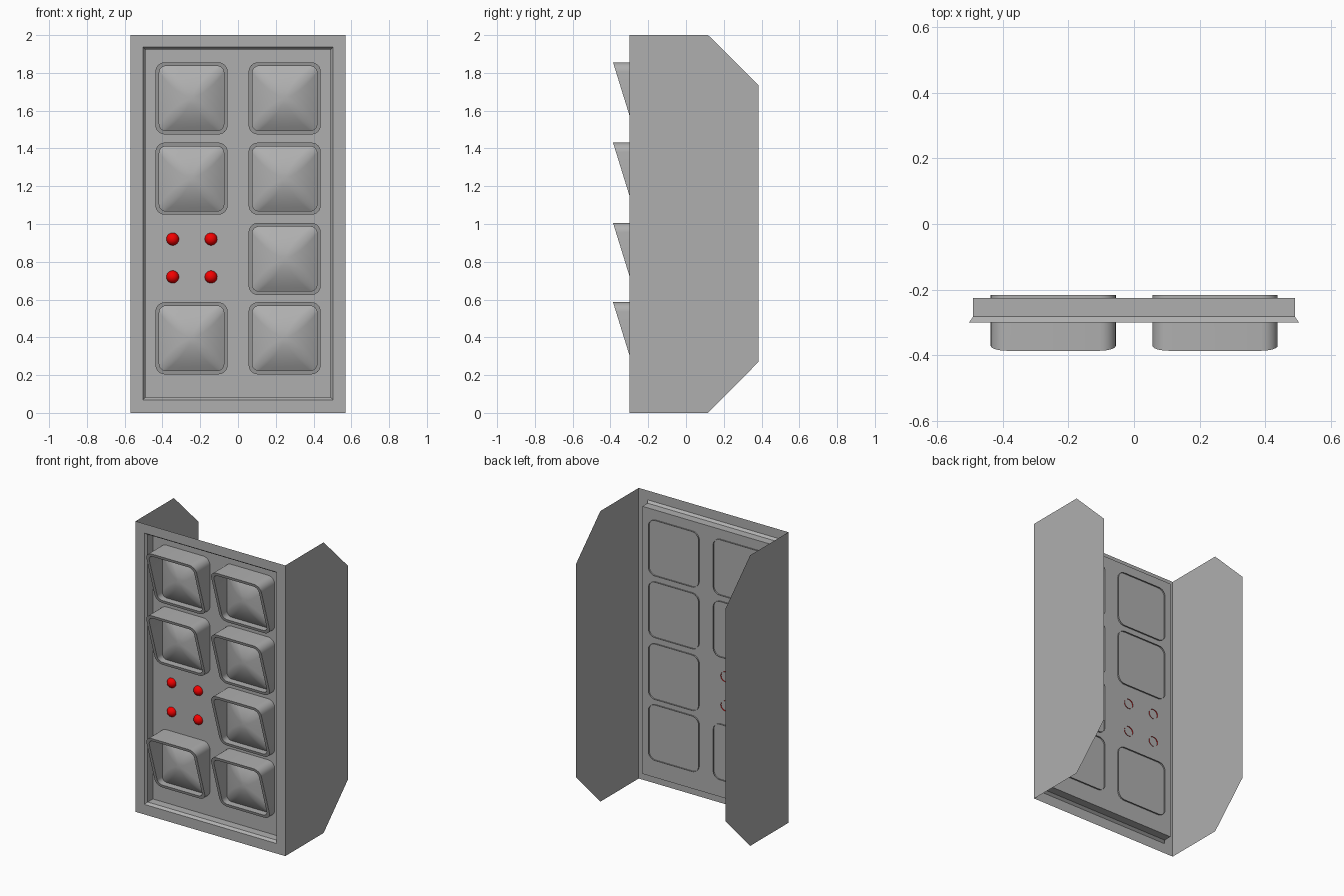
import bpy, bmesh, math

if "Cube" in bpy.data.objects:
    bpy.data.objects.remove(bpy.data.objects["Cube"])

FRONT, PANEL, BACK = -0.30, -0.226, -0.216   # y of frame, recessed panel, housing backs


def make_material(name, color):
    mat = bpy.data.materials.new(name)
    mat.diffuse_color = color
    mat.use_nodes = True
    mat.node_tree.nodes["Principled BSDF"].inputs["Base Color"].default_value = mat.diffuse_color
    return mat


grey = make_material("dark_grey", (0.43, 0.43, 0.43, 1))
red = make_material("red", (0.9, 0.0, 0.0, 1))


def make_object(name, bm, smooth=None, mat=grey):
    me = bpy.data.meshes.new(name)
    bm.to_mesh(me)
    bm.free()
    me.materials.append(mat)
    ob = bpy.data.objects.new(name, me)
    bpy.context.collection.objects.link(ob)
    if smooth:
        bpy.context.view_layer.objects.active = ob
        ob.select_set(True)
        bpy.ops.object.shade_smooth_by_angle(angle=math.radians(smooth))
        ob.select_set(False)
    return ob


def loft(bm, loops, cap=False):
    """Skin a list of equal-length loops; optionally cap the last."""
    rings = [[bm.verts.new(p) for p in loop] for loop in loops]
    n = len(rings[0])
    for a, b in zip(rings, rings[1:]):
        for i in range(n):
            j = (i + 1) % n
            bm.faces.new((a[i], a[j], b[j], b[i]))
    if cap:
        bm.faces.new(rings[-1])


def rect(hx, z0, z1, y):
    return [(-hx, y, z0), (hx, y, z0), (hx, y, z1), (-hx, y, z1)]


def rounded(half, r, y, steps=6):
    """Rounded square about the origin; y is a number or a function of z."""
    pts = []
    for k, (sx, sz) in enumerate([(1, 1), (-1, 1), (-1, -1), (1, -1)]):
        for s in range(steps + 1):
            a = math.pi / 2 * (k + s / steps)
            x = sx * (half - r) + r * math.cos(a)
            z = sz * (half - r) + r * math.sin(a)
            pts.append((x, y(z) if callable(y) else y, z))
    return pts


# Front frame: thin flat border
bm = bmesh.new()
loft(bm, [rect(0.57, 0, 2, FRONT), rect(0.503, 0.069, 1.936, FRONT)])
make_object("front_frame", bm)

# Recessed panel with chamfered rim
bm = bmesh.new()
loft(bm, [rect(0.503, 0.069, 1.936, FRONT), rect(0.49, 0.082, 1.923, -0.282),
          rect(0.49, 0.082, 1.923, PANEL)], cap=True)
make_object("recessed_panel", bm)

# Side panels: thin sheets with clipped rear corners
profile = [(FRONT, 0), (0.117, 0), (0.384, 0.27), (0.384, 1.735), (0.117, 2), (FRONT, 2)]
for side, sx in (("left", -1), ("right", 1)):
    bm = bmesh.new()
    pts = profile if sx > 0 else profile[::-1]
    bm.faces.new([bm.verts.new((sx * 0.57, y, z)) for y, z in pts])
    make_object(side + "_side_panel", bm)


# Sloped front edge of the hood, deepest at the top
def slope(z):
    return -0.386 + (0.19 - z) * 0.309


# Lamps: hooded square housing plus softly domed pyramid lens
for row, z in enumerate((1.665, 1.24, 0.815, 0.395)):
    for col, x in enumerate((-0.246, 0.247)):
        if (row, col) == (2, 0):
            continue
        tag = f"_{row + 1}_{col + 1}"
        bm = bmesh.new()
        loft(bm, [rounded(0.191, 0.05, BACK), rounded(0.191, 0.05, slope),
                  rounded(0.171, 0.035, slope), rounded(0.171, 0.035, PANEL - 0.001)])
        bmesh.ops.recalc_face_normals(bm, faces=bm.faces)
        make_object("lamp_hood" + tag, bm, 40).location = (x, 0, z)

        bm = bmesh.new()
        loops = []
        for k in range(10):
            s = 1 - k / 10
            h = 0.062 * (1 - s ** 1.9)
            loops.append(rounded(0.171 * s, 0.171 * s * (0.2 + 0.5 * (1 - s)), PANEL - 0.002 - h))
        loft(bm, loops, cap=True)
        make_object("lamp_lens" + tag, bm, 60).location = (x, 0, z)

# Small red indicator domes
for i, (x, z) in enumerate((x, z) for z in (0.92, 0.72) for x in (-0.346, -0.143)):
    bm = bmesh.new()
    bmesh.ops.create_uvsphere(bm, u_segments=24, v_segments=12, radius=0.034)
    bmesh.ops.delete(bm, geom=[v for v in bm.verts if v.co.z < -0.001], context='VERTS')
    ob = make_object(f"indicator_dome_{i + 1}", bm, 60, red)
    ob.location = (x, -0.221, z)
    ob.rotation_euler = (math.pi / 2, 0, 0)
